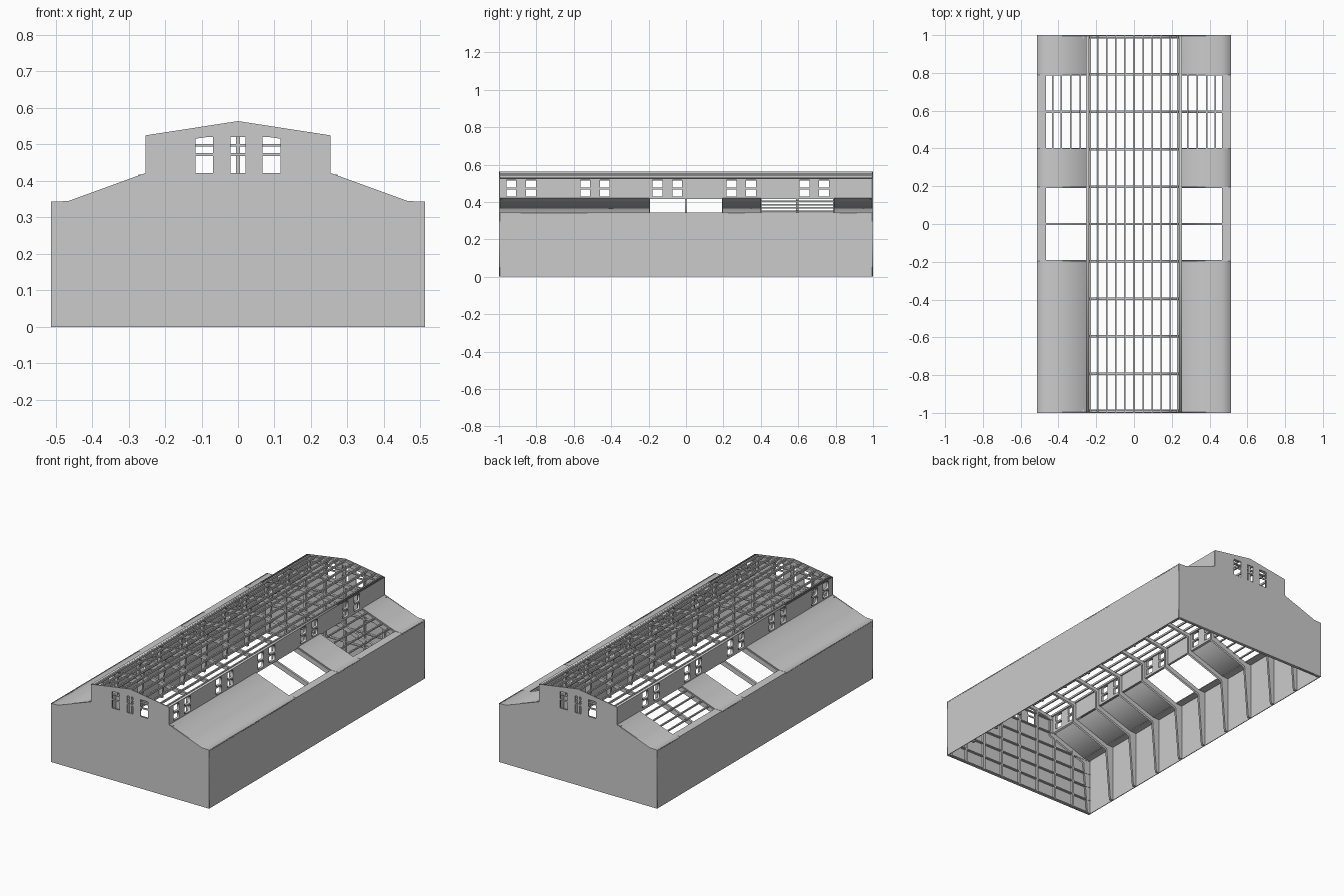
import bpy, bmesh, math
from mathutils import Matrix

if "Cube" in bpy.data.objects:
    bpy.data.objects.remove(bpy.data.objects["Cube"])

FRONT = Matrix(((1, 0, 0), (0, 0, -1), (0, 1, 0)))   # drawn x,z ; depth along y
SIDE = Matrix(((0, 0, 1), (1, 0, 0), (0, 1, 0)))     # drawn y,z ; depth along x


def rect(a0, a1, b0, b1):
    return [(a0, b0), (a1, b0), (a1, b1), (a0, b1)]


def panel(name, loops, depth, rot, loc):
    """Flat panel from an outline plus optional hole loops, centred on loc."""
    cu = bpy.data.curves.new(name, 'CURVE')
    cu.dimensions = '2D'
    cu.fill_mode = 'BOTH'
    cu.extrude = depth / 2
    for pts in loops:
        sp = cu.splines.new('POLY')
        sp.points.add(len(pts) - 1)
        for p, (a, b) in zip(sp.points, pts):
            p.co = (a, b, 0, 1)
        sp.use_cyclic_u = True
    ob = bpy.data.objects.new(name, cu)
    bpy.context.collection.objects.link(ob)
    ob.matrix_world = Matrix.Translation(loc) @ rot.to_4x4()
    bpy.ops.object.select_all(action='DESELECT')
    ob.select_set(True)
    bpy.context.view_layer.objects.active = ob
    bpy.ops.object.convert(target='MESH')
    return bpy.context.object


def boxes(name, items):
    """One object from many boxes: (x0, x1, y0, y1, z0, z1)."""
    bm = bmesh.new()
    for x0, x1, y0, y1, z0, z1 in items:
        m = Matrix.Translation(((x0 + x1) / 2, (y0 + y1) / 2, (z0 + z1) / 2))
        m = m @ Matrix.Diagonal((x1 - x0, y1 - y0, z1 - z0, 1))
        bmesh.ops.create_cube(bm, size=1, matrix=m)
    me = bpy.data.meshes.new(name)
    bm.to_mesh(me)
    bm.free()
    ob = bpy.data.objects.new(name, me)
    bpy.context.collection.objects.link(ob)
    return ob


def mirrored(half):
    return half + [(-x, z) for x, z in reversed(half) if x > 1e-6]


def top_z(x):
    x = abs(x)
    if x < 0.25:
        return 0.563 - 0.152 * x
    return 0.422 - max(0, x - 0.253) * 0.368 if x < 0.465 else 0.343


def half_width(z):
    return 0.51 if z < 0.343 else (0.253 + (0.422 - z) / 0.368 if z < 0.422 else 0.25)


frame_ys = [-0.99 + 0.198 * i for i in range(11)]

# End walls with three two-part windows
outline = mirrored([(0.513, 0), (0.513, 0.343), (0.465, 0.345), (0.253, 0.422), (0.253, 0.525), (0, 0.564)])
outline = [p for i, p in enumerate(outline) if p not in outline[:i]]
win = [rect(a, b, c, d) for a, b in ((-0.117, -0.069), (-0.021, 0.02), (0.067, 0.116))
       for c, d in ((0.422, 0.468), (0.477, 0.52))]
for s, n in ((-1, "front"), (1, "back")):
    panel(n + "_end_wall", [outline] + win, 0.005, FRONT, (0, s * 0.9975, 0))
    # Wall posts and rails on the inside
    y0, y1 = sorted((s * 0.995, s * 0.982))
    bars = [(x - 0.006, x + 0.006, y0, y1, 0, top_z(x) - 0.02)
            for x in (0.128 * i for i in range(-3, 4))]
    bars += [(-half_width(z), half_width(z), y0, y1, z - 0.003, z + 0.003)
             for z in (0.083 * i for i in range(1, 7))]
    bars.append((-0.51, 0.51, y0, y1, 0, 0.006))
    boxes(n + "_wall_framing", bars)

# Side walls and the clerestory walls with window pairs
cl_win = [rect(y, y + 0.052, a, b) for p in (-0.96, -0.565, -0.178, 0.217, 0.607) for y in (p, p + 0.105)
          for a, b in ((0.43, 0.467), (0.477, 0.518))]
for s, n in ((-1, "left"), (1, "right")):
    x0, x1 = sorted((s * 0.509, s * 0.513))
    boxes(n + "_side_wall", [(x0, x1, -1, 1, 0, 0.343)])
    panel(n + "_clerestory_wall", [rect(-0.996, 0.996, 0.415, 0.525)] + cl_win, 0.014, SIDE, (s * 0.246, 0, 0))
    # Low roof in sections, leaving two openings
    roof = [(s * x, z) for x, z in ((0.513, 0.343), (0.465, 0.345), (0.25, 0.423),
                                    (0.25, 0.417), (0.465, 0.339), (0.513, 0.337))]
    for a, b in ((-1, -0.195), (0.195, 0.4), (0.79, 1)):
        panel(n + "_low_roof", [roof], b - a, FRONT, (0, (a + b) / 2, 0))
    boxes(n + "_eave_strip", [(min(s * 0.465, s * 0.513), max(s * 0.465, s * 0.513), -1, 1, 0.338, 0.343)])
    # Purlins crossing the rear opening
    boxes(n + "_low_purlins", [(s * x - 0.004, s * x + 0.004, 0.396, 0.792, top_z(x) - 0.01, top_z(x) - 0.002)
                               for x in (0.285, 0.335, 0.384, 0.43)])

# Portal frames: tapered columns, low rafters, posts, top rafters
outer = [(0.509, 0), (0.509, 0.335), (0.465, 0.338), (0.24, 0.418), (0.24, 0.518), (0, 0.555)]
inner = [(0.489, 0), (0.462, 0.312), (0.222, 0.395), (0.222, 0.5), (0, 0.533)]
frame = outer + [(-x, z) for x, z in outer[-2::-1]] + [(-x, z) for x, z in inner] + inner[-2::-1]
for y in frame_ys:
    panel("portal_frame", [frame], 0.013, FRONT, (0, y, 0))

# Purlins of the open top roof
boxes("top_purlins", [(x - 0.004, x + 0.004, -0.996, 0.996, top_z(x) - 0.012, top_z(x) - 0.001)
                      for x in [0.048 * i for i in range(-4, 5)] + [-0.232, 0.232]])
